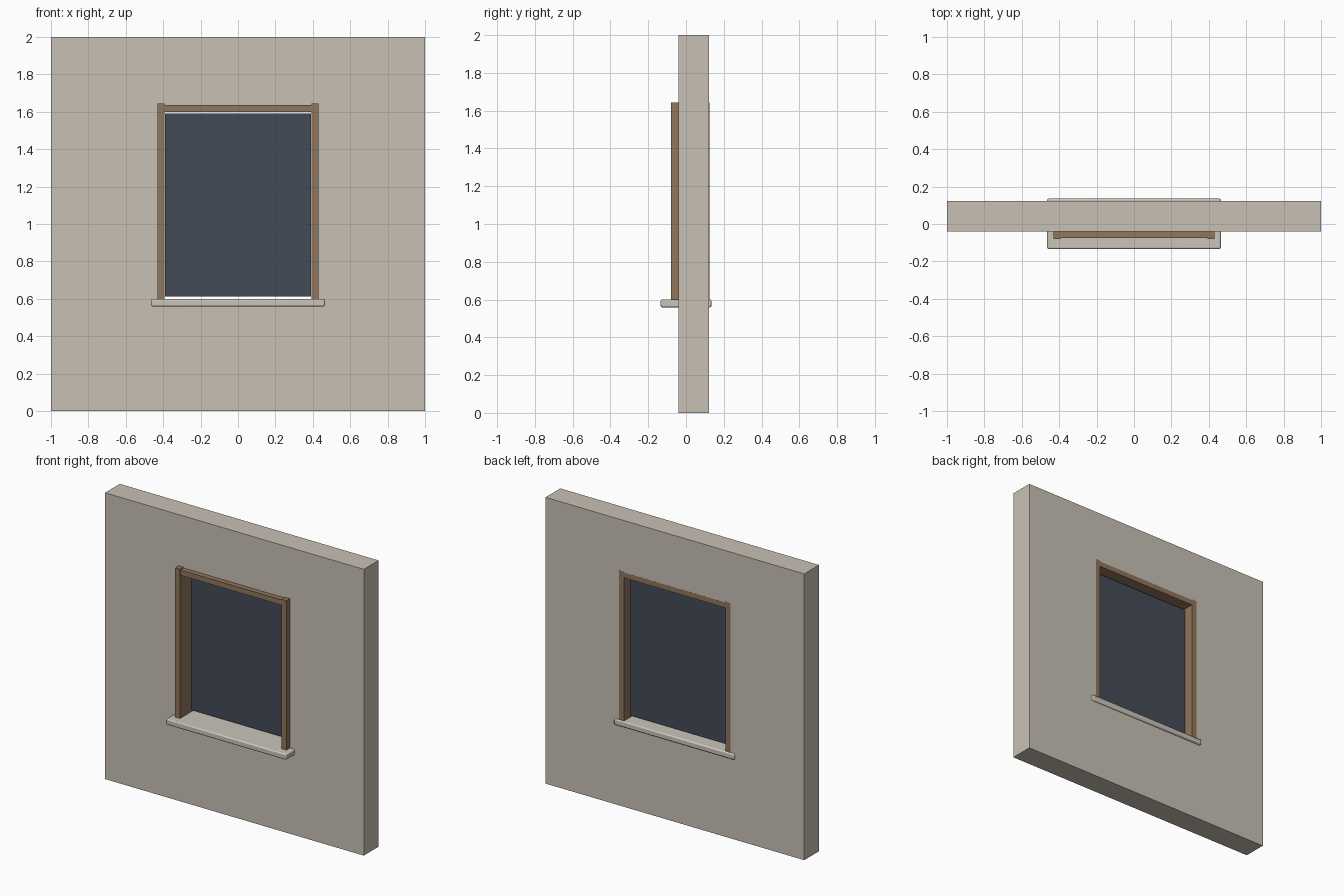
import bpy, bmesh

if "Cube" in bpy.data.objects:
    bpy.data.objects.remove(bpy.data.objects["Cube"])


def material(name, rgb):
    m = bpy.data.materials.new(name)
    m.diffuse_color = (*rgb, 1)
    m.use_nodes = True
    m.node_tree.nodes["Principled BSDF"].inputs["Base Color"].default_value = m.diffuse_color
    return m


PLASTER = material("plaster", (0.58, 0.53, 0.46))
STONE = material("stone", (0.60, 0.56, 0.49))
WOOD = material("wood", (0.28, 0.18, 0.107))
GLASS = material("dark_glass", (0.056, 0.07, 0.097))


def finish(name, bm, mat):
    bmesh.ops.recalc_face_normals(bm, faces=bm.faces)
    me = bpy.data.meshes.new(name)
    bm.to_mesh(me)
    bm.free()
    ob = bpy.data.objects.new(name, me)
    bpy.context.collection.objects.link(ob)
    me.materials.append(mat)
    return ob


def box(name, x, y, z, mat, bevel=0):
    bm = bmesh.new()
    bmesh.ops.create_cube(bm, size=1)
    for v in bm.verts:
        for i, (a, b) in enumerate((x, y, z)):
            v.co[i] = a if v.co[i] < 0 else b
    ob = finish(name, bm, mat)
    if bevel:
        mod = ob.modifiers.new("bevel", 'BEVEL')
        mod.width, mod.segments = bevel, 2
    return ob


# Wall: rectangular ring around the opening, extruded to its thickness
FRONT, BACK = -0.04, 0.123
bm = bmesh.new()


def rect(x, z0, z1):
    return [bm.verts.new((px, FRONT, pz)) for px, pz in
            ((-x, z0), (x, z0), (x, z1), (-x, z1))]


outer, inner = rect(1, 0, 2), rect(0.40, 0.58, 1.605)
for i in range(4):
    j = (i + 1) % 4
    bm.faces.new((outer[i], outer[j], inner[j], inner[i]))
ext = bmesh.ops.extrude_face_region(bm, geom=bm.faces[:], use_keep_orig=True)
new = [g for g in ext["geom"] if isinstance(g, bmesh.types.BMVert)]
bmesh.ops.translate(bm, verts=new, vec=(0, BACK - FRONT, 0))
finish("wall", bm, PLASTER)

# Timber frame: two jambs and a slightly recessed head
for side, x in (("left", (-0.43, -0.393)), ("right", (0.393, 0.43))):
    box(side + "_jamb", x, (-0.08, BACK + 0.0005), (0.598, 1.643), WOOD)
box("head", (-0.395, 0.395), (-0.076, BACK + 0.0003), (1.60, 1.637), WOOD)

# Pane, with a thin gap around it
box("glass_pane", (-0.389, 0.389), (0.045, 0.056), (0.613, 1.59), GLASS)

# Sill running through the wall, edges softened
sill = box("sill", (-0.465, 0.465), (-0.134, 0.135), (0.559, 0.60), STONE, 0.008)
bpy.context.view_layer.objects.active = sill
sill.select_set(True)
bpy.ops.object.shade_smooth_by_angle()
